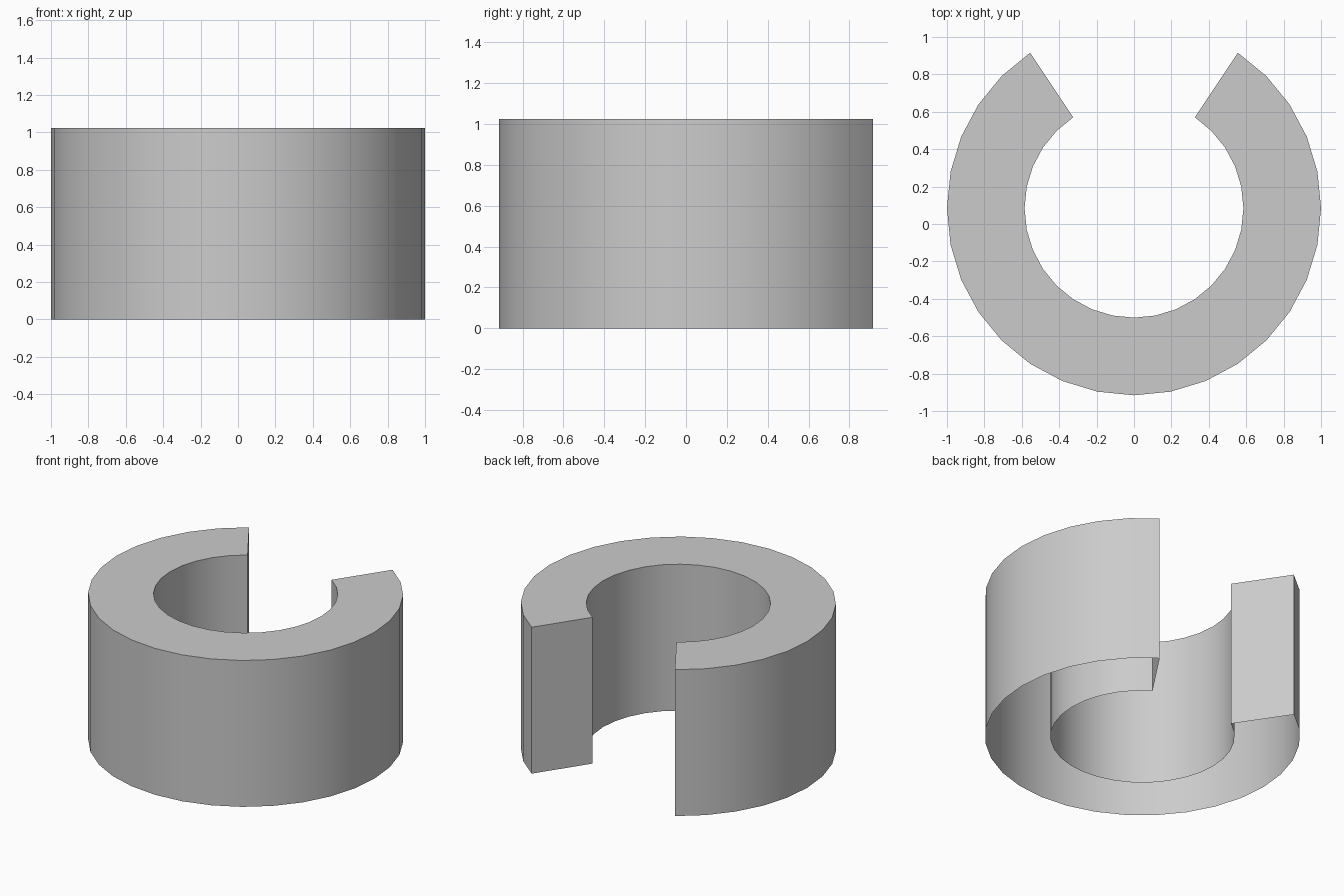
import bpy, bmesh, math

if "Cube" in bpy.data.objects:
    bpy.data.objects.remove(bpy.data.objects["Cube"])

OUTER, INNER, HEIGHT = 1.0, 0.585, 1.025
SIDES, GAP = 32, 6                      # full circle sides, sides left open at the back
STEP = 2 * math.pi / SIDES
CENTRE_Y = (1 - math.cos(GAP / 2 * STEP)) / 2

bm = bmesh.new()


def arc(radius):
    """Points of the open ring, running from one side of the gap to the other."""
    angles = [(GAP / 2 + i) * STEP for i in range(SIDES - GAP + 1)]
    return [bm.verts.new((radius * math.sin(a), CENTRE_Y + radius * math.cos(a), HEIGHT))
            for a in angles]


# Flat C-shaped top
outer, inner = arc(OUTER), arc(INNER)
for i in range(SIDES - GAP):
    bm.faces.new((outer[i], inner[i], inner[i + 1], outer[i + 1]))

# Walls and gap ends dropped from the rim; the underside stays open
rim = [e for e in bm.edges if e.is_boundary]
new = bmesh.ops.extrude_edge_only(bm, edges=rim)["geom"]
for v in new:
    if isinstance(v, bmesh.types.BMVert):
        v.co.z = 0

# Point every face outwards
bmesh.ops.recalc_face_normals(bm, faces=bm.faces)
bm.normal_update()
if any(f.normal.z < -0.5 for f in bm.faces):
    bmesh.ops.reverse_faces(bm, faces=bm.faces)

mesh = bpy.data.meshes.new("open_ring")
bm.to_mesh(mesh)
bm.free()
ring = bpy.data.objects.new("open_ring", mesh)
bpy.context.collection.objects.link(ring)

# Smooth curved walls with crisp rims
bpy.context.view_layer.objects.active = ring
ring.select_set(True)
bpy.ops.object.shade_smooth_by_angle(angle=math.radians(30))
